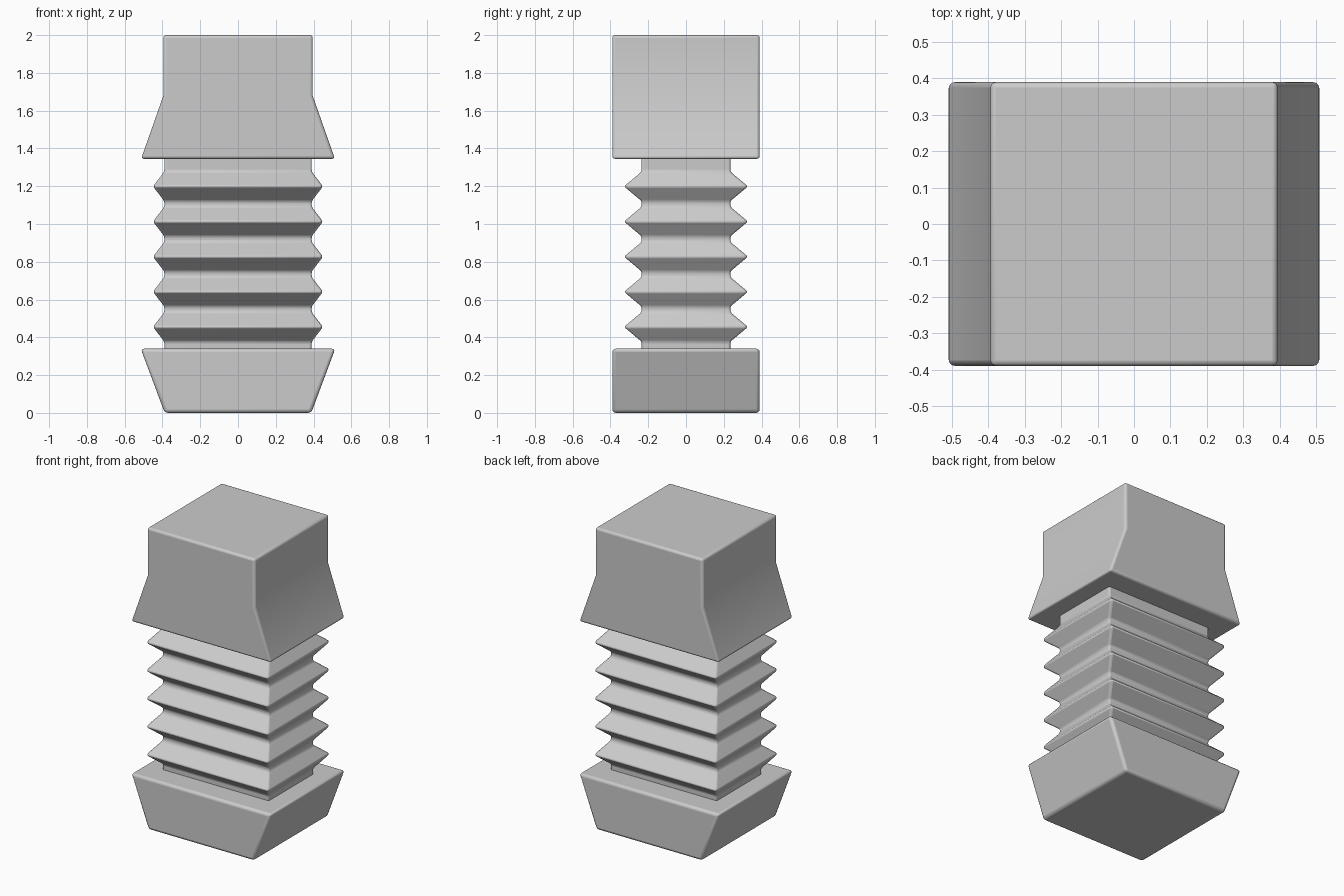
import bpy, bmesh, math

if "Cube" in bpy.data.objects:
    bpy.data.objects.remove(bpy.data.objects["Cube"])


def loft(name, rings, bevel, segments=3):
    """Stack rectangular rings (half_x, half_y, z) into a closed, softly bevelled solid."""
    bm = bmesh.new()
    loops = [[bm.verts.new((sx * hx, sy * hy, z))
              for sx, sy in ((-1, -1), (1, -1), (1, 1), (-1, 1))]
             for hx, hy, z in rings]
    for low, high in zip(loops, loops[1:]):
        for i in range(4):
            j = (i + 1) % 4
            bm.faces.new((low[i], low[j], high[j], high[i]))
    bm.faces.new(loops[0][::-1])
    bm.faces.new(loops[-1])
    mesh = bpy.data.meshes.new(name)
    bm.to_mesh(mesh)
    bm.free()
    obj = bpy.data.objects.new(name, mesh)
    bpy.context.collection.objects.link(obj)
    mod = obj.modifiers.new("soft_edges", 'BEVEL')
    mod.width = bevel
    mod.segments = segments
    mod.limit_method = 'ANGLE'
    mod.angle_limit = math.radians(30)
    bpy.ops.object.select_all(action='DESELECT')
    obj.select_set(True)
    bpy.context.view_layer.objects.active = obj
    bpy.ops.object.shade_smooth_by_angle(angle=math.radians(35))
    return obj


# Base: flares outwards along x towards its top
loft("base", [(0.388, 0.39, 0), (0.515, 0.39, 0.34)], 0.018)

# Bellows: straight neck with five evenly spaced pleats
rings = [(0.39, 0.235, 0.33)]
for k in range(5):
    z = 0.455 + k * 0.186
    rings += [(0.39, 0.235, z - 0.078), (0.45, 0.328, z), (0.39, 0.235, z + 0.078)]
rings.append((0.39, 0.235, 1.36))
loft("bellows", rings, 0.011)

# Head: flared skirt below a straight block
loft("head", [(0.513, 0.39, 1.345), (0.395, 0.39, 1.68), (0.395, 0.39, 2.0)], 0.015)
